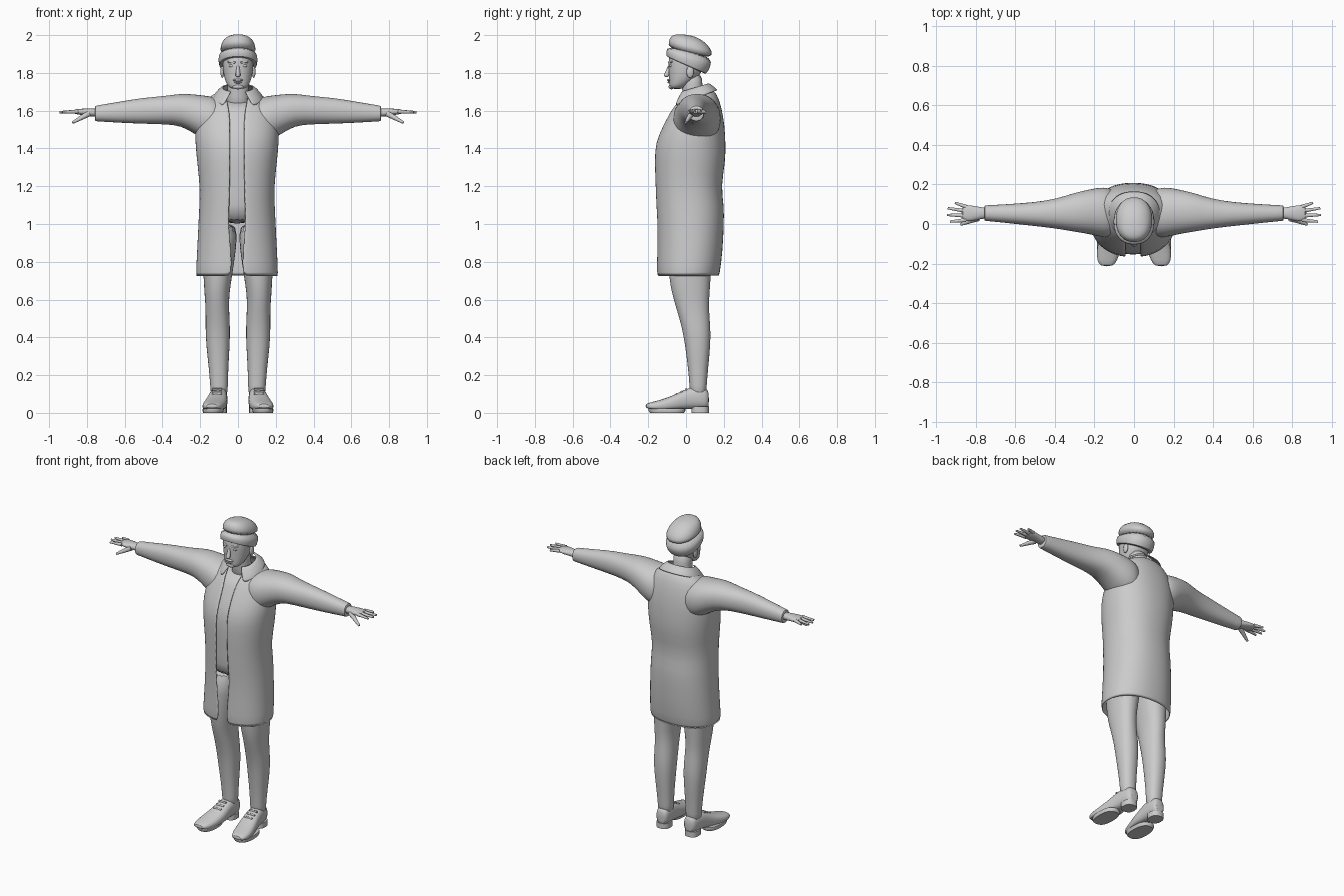
import bpy, bmesh, math
from mathutils import Vector, Matrix

start_cube = bpy.data.objects.get("Cube")
if start_cube:
    bpy.data.objects.remove(start_cube)

SHADE = (0.6, 0.6, 0.6, 1)
grey = bpy.data.materials.new("plain grey")
grey.use_nodes = True
grey.diffuse_color = SHADE
grey.node_tree.nodes["Principled BSDF"].inputs["Base Color"].default_value = SHADE

SIDES = (("left", 1), ("right", -1))


def finish(name, bm, side=1, shell=0, sub=0, sharp=50):
    """Turn a bmesh into a smooth-shaded object, mirrored when side is -1."""
    bmesh.ops.scale(bm, vec=(side, 1, 1), verts=bm.verts)
    bmesh.ops.recalc_face_normals(bm, faces=bm.faces)
    mesh = bpy.data.meshes.new(name)
    bm.to_mesh(mesh)
    bm.free()
    mesh.materials.append(grey)
    obj = bpy.data.objects.new(name, mesh)
    bpy.context.collection.objects.link(obj)
    if shell:
        solid = obj.modifiers.new("thickness", "SOLIDIFY")
        solid.thickness = shell
        solid.offset = -1
    if sub:
        obj.modifiers.new("smooth", "SUBSURF").levels = sub
        obj.modifiers["smooth"].render_levels = sub
    bpy.ops.object.select_all(action="DESELECT")
    obj.select_set(True)
    bpy.context.view_layer.objects.active = obj
    bpy.ops.object.shade_smooth_by_angle(angle=math.radians(sharp))
    return obj


def upright(t, u, v):
    return (u, v, t)


def sideways(t, u, v):
    return (t, u, v)


def lengthways(t, u, v):
    return (u, t, v)


def loft(name, rings, place=upright, n=20, power=0.9, gaps=None, side=1,
         shell=0, sub=1, cap=True, floor=None):
    """Skin rounded rings (position, centre u, v, radius u, v, slope).
    gaps gives the half width of a front opening for each ring."""
    bm = bmesh.new()
    loops = []
    for i, ring in enumerate(rings):
        t, cu, cv, ru, rv = ring[:5]
        slope = ring[5] if len(ring) > 5 else 0
        cut = math.asin((gaps[i] / ru) ** (1 / power)) if gaps else 0
        count = n + 1 if gaps else n
        loop = []
        for k in range(count):
            a = -math.pi / 2 + cut + (2 * math.pi - 2 * cut) * k / n
            c, s = math.cos(a), math.sin(a)
            u = cu + ru * math.copysign(abs(c) ** power, c)
            v = cv + rv * math.copysign(abs(s) ** power, s)
            if floor is not None:
                v = max(v, floor)
            loop.append(bm.verts.new(place(t + slope * (v - cv), u, v)))
        loops.append(loop)
    for low, high in zip(loops, loops[1:]):
        for k in range(n):
            j = (k + 1) % len(low)
            bm.faces.new((low[k], low[j], high[j], high[k]))
    if cap and not gaps:
        bm.faces.new(loops[0])
        bm.faces.new(loops[-1])
    return finish(name, bm, side, shell, sub)


def taper(name, a, b, r1, r2, side=1, n=10):
    """Tapered rod from a to b."""
    a, b = Vector(a), Vector(b)
    turn = (b - a).to_track_quat("Z", "Y").to_matrix().to_4x4()
    bm = bmesh.new()
    bmesh.ops.create_cone(bm, cap_ends=True, segments=n, radius1=r1, radius2=r2,
                          depth=(b - a).length,
                          matrix=Matrix.Translation((a + b) / 2) @ turn)
    return finish(name, bm, side)


def blob(name, centre, size, side=1):
    bm = bmesh.new()
    bmesh.ops.create_uvsphere(bm, u_segments=14, v_segments=8, radius=1,
                              matrix=Matrix.Translation(centre) @ Matrix.Diagonal((*size, 1)))
    return finish(name, bm, side)


# Open coat, with the shirt as a slightly smaller closed body inside it
coat = [
    (.72, -.005, .01, .22, .168), (.86, -.005, .02, .212, .175),
    (1, -.005, .023, .205, .178), (1.1, -.005, .02, .2, .182),
    (1.2, -.005, .01, .197, .175), (1.33, -.005, .02, .212, .19),
    (1.43, -.005, .022, .222, .188), (1.52, -.005, .04, .222, .165),
    (1.6, -.005, .05, .2, .14, .1), (1.665, -.005, .052, .165, .112, .25),
    (1.695, -.005, .055, .09, .075, .3),
]
gaps = [.024, .03, .046, .04, .038, .036, .036, .036, .038, .05, .055]
loft("coat", coat, gaps=gaps, n=32, shell=.01)
shirt = [(t, u, v, ru - .014, rv - .014, *rest) for t, u, v, ru, rv, *rest in coat[2:-1]]
loft("shirt", shirt, n=32)

# Turned-down collar
collar = [(1.725, 0, .045, .08, .07, .3), (1.715, 0, .045, .1, .085, .32),
          (1.665, 0, .045, .138, .125, .36)]
loft("collar", collar, gaps=[.035, .045, .075], n=24, shell=.008)

# Sleeves
sleeve = [
    (.06, .05, 1.54, .125, .12), (.16, .06, 1.555, .13, .125),
    (.22, .062, 1.578, .115, .108), (.3, .06, 1.607, .1, .086),
    (.39, .052, 1.602, .076, .075), (.5, .05, 1.6, .061, .07),
    (.62, .052, 1.592, .05, .057), (.74, .055, 1.586, .04, .043),
    (.757, .055, 1.585, .04, .042), (.757, .055, 1.585, .03, .03),
]
palm = [(.73, .055, 1.588, .028, .023), (.78, .055, 1.59, .03, .022),
        (.83, .054, 1.594, .044, .017), (.875, .056, 1.595, .042, .012)]
finger_tips = {"little": (.02, .93, .012), "ring": (.042, .945, .046),
               "middle": (.066, .942, .08), "index": (.088, .905, .107)}
for label, side in SIDES:
    loft(label + "_sleeve", sleeve, sideways, side=side)
    loft(label + "_palm", palm, sideways, n=14, side=side)
    for finger, (base, tip_x, tip_y) in finger_tips.items():
        taper(f"{label}_{finger}_finger", (.85, base, 1.595), (tip_x, tip_y, 1.592),
              .011, .006, side)
    taper(label + "_thumb", (.79, .03, 1.585), (.875, -.002, 1.537), .017, .007, side)

# Legs, rising into the coat
leg = [
    (1.02, .085, .02, .09, .13), (.86, .1, .02, .09, .12),
    (.72, .107, .02, .076, .112), (.63, .112, .025, .066, .1),
    (.55, .109, .035, .062, .086), (.45, .107, .055, .066, .076),
    (.36, .106, .062, .063, .068), (.24, .103, .064, .052, .054),
    (.14, .1, .064, .047, .045), (.08, .1, .064, .044, .044),
]
# Shoes run from heel to toe; the heel block sits under them
shoe = [
    (.122, .098, .07, .03, .04), (.105, .1, .078, .042, .058),
    (.04, .103, .08, .048, .06), (-.005, .107, .07, .051, .056),
    (-.06, .114, .05, .06, .046), (-.13, .128, .036, .062, .034),
    (-.185, .136, .034, .052, .023), (-.215, .138, .036, .032, .011),
]
sole = [(-.005, .132, -.1, .052, .09), (.012, .132, -.1, .056, .098),
        (.024, .13, -.1, .056, .098)]
heel = [(0, .102, .075, .043, .047), (.035, .102, .075, .043, .047)]
for label, side in SIDES:
    loft(label + "_leg", leg, side=side)
    loft(label + "_shoe", shoe, lengthways, n=18, power=.8, side=side, floor=.02)
    loft(label + "_sole", [(max(r[0], 0), *r[1:]) for r in sole], power=.8, sub=0, side=side)
    loft(label + "_heel", heel, power=.8, sub=0, side=side)
    for row in range(3):
        y, z = -.025 * row, .125 - .013 * row
        taper(f"{label}_lace_{row}", (.085, y, z), (.138, y, z), .006, .006, side)

# Neck and head
neck = [(1.6, 0, .05, .07, .065), (1.68, 0, .04, .058, .055),
        (1.74, 0, .03, .056, .056), (1.8, 0, .03, .056, .056)]
head = [
    (1.714, 0, -.052, .035, .03, -.1), (1.73, 0, -.038, .055, .05, .1),
    (1.765, 0, -.012, .071, .078, .2), (1.81, 0, -.002, .08, .09),
    (1.86, 0, .002, .084, .097), (1.91, 0, .005, .08, .09), (1.95, 0, .005, .05, .06),
]
loft("neck", neck)
loft("head", head, n=24)
taper("nose", (0, -.088, 1.835), (0, -.102, 1.79), .007, .014)
blob("nose_tip", (0, -.103, 1.788), (.013, .013, .011))
blob("upper_lip", (0, -.089, 1.762), (.028, .012, .007))
blob("lower_lip", (0, -.087, 1.75), (.021, .011, .006))
blob("chin", (0, -.077, 1.727), (.03, .015, .014))
for label, side in SIDES:
    blob(label + "_eye", (.034, -.079, 1.838), (.014, .01, .008), side)
    taper(label + "_brow", (.014, -.09, 1.855), (.055, -.073, 1.858), .006, .004, side)
    blob(label + "_ear", (.083, .022, 1.805), (.01, .02, .032), side)

# Soft cap: a tilted band below a puffed crown
band = [(1.845, 0, 0, .088, .094, -.45), (1.835, 0, 0, .1, .104, -.45),
        (1.87, 0, .012, .106, .118, -.36), (1.917, 0, .022, .1, .122, -.24)]
crown = [(1.9, 0, .02, .098, .118, -.24), (1.94, 0, .024, .094, .118, -.24),
         (1.975, 0, .016, .078, .096, -.22), (1.994, 0, .006, .05, .062, -.15),
         (2.002, 0, 0, .02, .024, -.1)]
loft("cap_band", band, n=24)
loft("cap_crown", crown, n=24)
